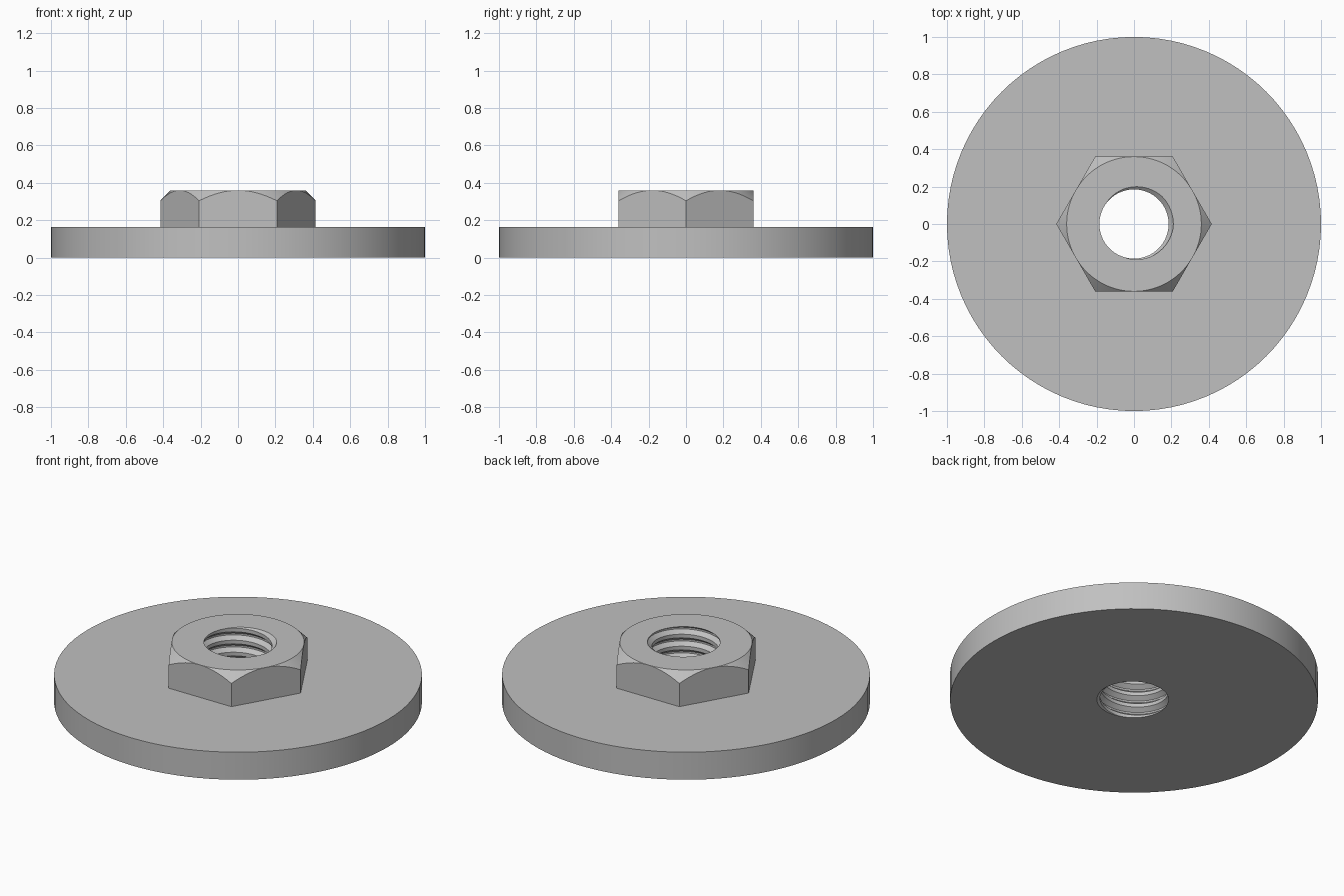
import bpy, bmesh
from math import pi, tau, cos, sin, radians

cube = bpy.data.objects.get("Cube")
if cube:
    bpy.data.objects.remove(cube, do_unlink=True)

SEGMENTS = 96
DISC_RADIUS, DISC_TOP, NUT_TOP = 1.0, 0.165, 0.36
APOTHEM = 0.36
PITCH, MINOR, MAJOR = 0.072, 0.185, 0.21
START = radians(20)
# One turn of the thread: fraction of pitch, depth of cut
THREAD = [(0, 0), (0.3, 0), (0.58, 1), (0.72, 1), (1, 0)]

steel = bpy.data.materials.new("steel grey")
steel.use_nodes = True
grey = (0.53, 0.53, 0.53, 1)
steel.diffuse_color = grey
steel.node_tree.nodes["Principled BSDF"].inputs["Base Color"].default_value = grey


def thread_radius(z, angle):
    """Radius of the helical thread at a height and angle."""
    u = ((z - NUT_TOP) / PITCH - (angle - START) / tau + 0.65) % 1
    for (u0, d0), (u1, d1) in zip(THREAD, THREAD[1:]):
        if u <= u1:
            depth = d0 + (d1 - d0) * (u - u0) / (u1 - u0)
            return MINOR + (MAJOR - MINOR) * depth


def bore(angle, low, high):
    """Bore wall from low to high, with points on the thread's edges."""
    points = []
    for turn in range(-8, 4):
        for u, _ in THREAD[:-1]:
            z = NUT_TOP + PITCH * (turn + u - 0.65 + (angle - START) / tau)
            z = min(max(z, low), high)
            points.append((thread_radius(z, angle), z))
    # Ends lie exactly on the end planes
    return [(thread_radius(low, angle), low)] + points + [(thread_radius(high, angle), high)]


def disc_outline(angle):
    return bore(angle, 0, DISC_TOP) + [(DISC_RADIUS, DISC_TOP), (DISC_RADIUS, 0)]


def nut_outline(angle):
    # Hexagon with corners on the x axis, its top corners cut by a cone
    corner = APOTHEM / cos(angle % (pi / 3) - pi / 6)
    return bore(angle, DISC_TOP, NUT_TOP) + [
        (APOTHEM, NUT_TOP), (corner, NUT_TOP - (corner - APOTHEM)), (corner, DISC_TOP)]


def revolve(name, outline):
    """Sweep an angle-dependent closed outline around the z axis."""
    bm = bmesh.new()
    columns = []
    for i in range(SEGMENTS + 1):
        a = tau * i / SEGMENTS
        columns.append([bm.verts.new((r * cos(a), r * sin(a), z)) for r, z in outline(a)])
    for left, right in zip(columns, columns[1:]):
        for j in range(len(left)):
            k = (j + 1) % len(left)
            bm.faces.new((left[j], right[j], right[k], left[k]))
    bmesh.ops.remove_doubles(bm, verts=bm.verts, dist=1e-5)
    bmesh.ops.recalc_face_normals(bm, faces=bm.faces)
    mesh = bpy.data.meshes.new(name)
    bm.to_mesh(mesh)
    bm.free()
    mesh.materials.append(steel)
    obj = bpy.data.objects.new(name, mesh)
    bpy.context.collection.objects.link(obj)
    bpy.ops.object.select_all(action="DESELECT")
    obj.select_set(True)
    bpy.context.view_layer.objects.active = obj
    bpy.ops.object.shade_smooth_by_angle(angle=radians(20))


revolve("base_disc", disc_outline)
revolve("hex_nut", nut_outline)
